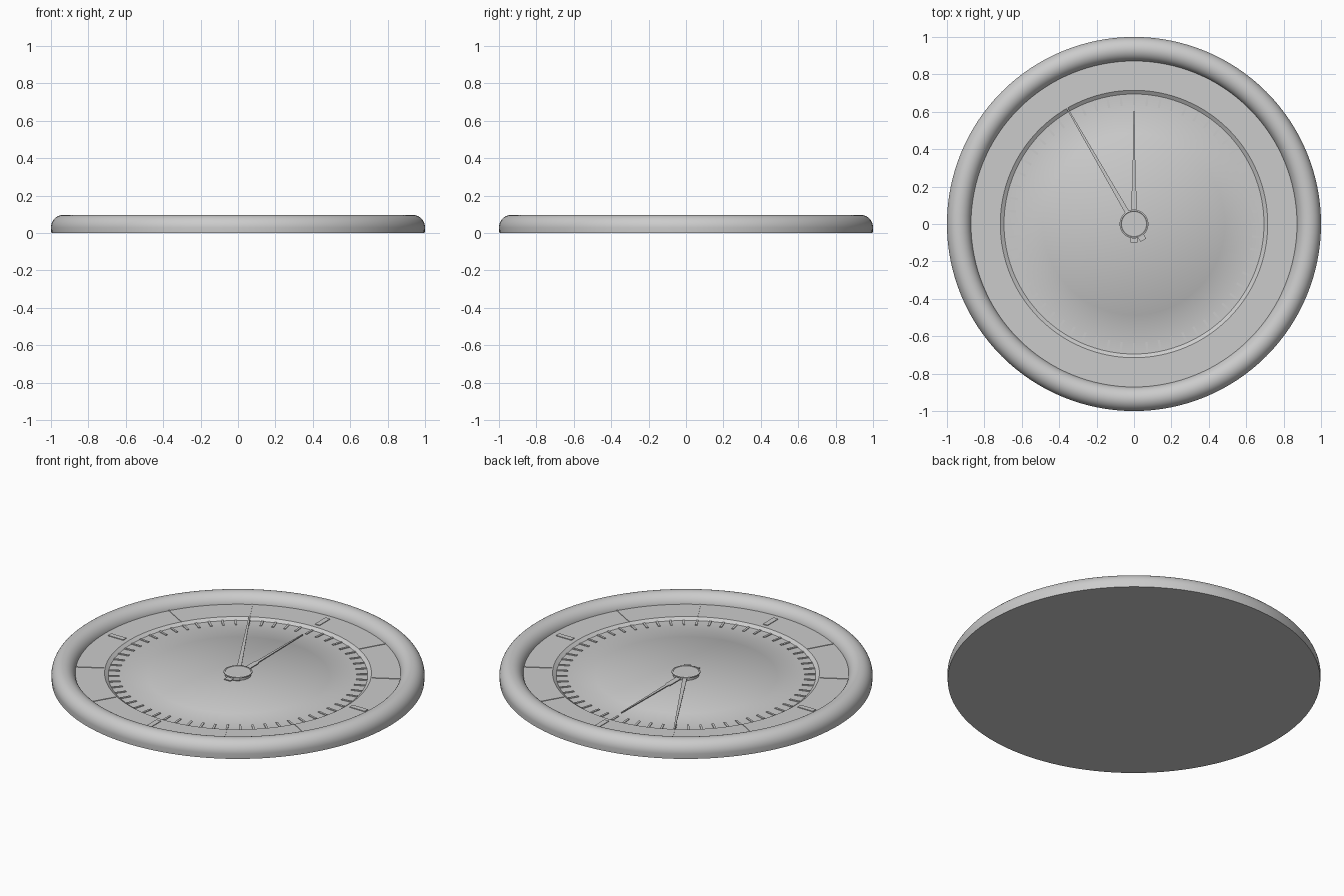
import bpy, bmesh
from math import sin, cos, pi, radians
from mathutils import Matrix, Vector

cube = bpy.data.objects.get("Cube")
if cube:
    bpy.data.objects.remove(cube, do_unlink=True)


def finish(name, bm, smooth=False):
    bmesh.ops.recalc_face_normals(bm, faces=bm.faces)
    mesh = bpy.data.meshes.new(name)
    bm.to_mesh(mesh)
    bm.free()
    obj = bpy.data.objects.new(name, mesh)
    bpy.context.collection.objects.link(obj)
    if smooth:
        bpy.ops.object.select_all(action='DESELECT')
        obj.select_set(True)
        bpy.context.view_layer.objects.active = obj
        bpy.ops.object.shade_smooth_by_angle(angle=radians(35))
    return obj


def lathe(name, profile, steps=128):
    """Revolve (radius, height) points about the z axis."""
    bm = bmesh.new()
    verts = [bm.verts.new((r, 0, z)) for r, z in profile]
    edges = [bm.edges.new(pair) for pair in zip(verts, verts[1:])]
    bmesh.ops.spin(bm, geom=verts + edges, cent=(0, 0, 0), axis=(0, 0, 1),
                   angle=2 * pi, steps=steps, use_merge=False)
    bmesh.ops.remove_doubles(bm, verts=bm.verts, dist=1e-5)
    return finish(name, bm, smooth=True)


def radial_bars(name, angles, r0, r1, width, z0, z1):
    """Thin boxes pointing outwards at the given angles."""
    bm = bmesh.new()
    size = Matrix.Diagonal((r1 - r0, width, z1 - z0, 1))
    place = Matrix.Translation(((r0 + r1) / 2, 0, (z0 + z1) / 2))
    for a in angles:
        turn = Matrix.Rotation(radians(a), 4, 'Z')
        bmesh.ops.create_cube(bm, size=1, matrix=turn @ place @ size)
    return finish(name, bm)


def hand(name, outline, angle, z, thick):
    """Mirror (half width, distance) points into a flat extruded hand."""
    bm = bmesh.new()
    pts = outline + [(-w, d) for w, d in reversed(outline)]
    face = bm.faces.new([bm.verts.new((x, y, z)) for x, y in pts])
    new = bmesh.ops.extrude_face_region(bm, geom=[face])["geom"]
    top = [v for v in new if isinstance(v, bmesh.types.BMVert)]
    bmesh.ops.translate(bm, verts=top, vec=Vector((0, 0, thick)))
    bmesh.ops.rotate(bm, verts=bm.verts, cent=(0, 0, 0),
                     matrix=Matrix.Rotation(radians(angle), 3, 'Z'))
    return finish(name, bm)


# Rounded rim with a flat closed back
arc = [(0.935 + 0.065 * cos(i * pi / 20), 0.03 + 0.067 * sin(i * pi / 20))
       for i in range(21)]
lathe("rim_and_back", [(0, 0), (0.998, 0)] + arc + [(0.87, 0.01)])

# Dial: recessed middle, faint inner circle, raised hour ring
lathe("dial", [(0, 0.031), (0.488, 0.031), (0.491, 0.029), (0.695, 0.029),
               (0.705, 0.036), (0.715, 0.043), (0.885, 0.043)])

# Dial markings
radial_bars("minute_ticks", range(0, 360, 6), 0.635, 0.695, 0.012, 0.025, 0.033)
radial_bars("hour_lines", [a for a in range(0, 360, 30) if a % 90],
            0.72, 0.872, 0.006, 0.04, 0.046)
radial_bars("quarter_marks", range(0, 360, 90), 0.74, 0.84, 0.03, 0.04, 0.047)

# Hands
hand("hour_hand", [(0.02, -0.1), (0.02, -0.06), (0.016, 0.06), (0.016, 0.17),
                   (0.009, 0.18), (0.007, 0.32), (0.003, 0.605)], 0, 0.036, 0.005)
hand("minute_hand", [(0.018, -0.1), (0.018, -0.06), (0.012, 0.06),
                     (0.004, 0.72)], 30, 0.043, 0.005)

# Centre hub with a thin raised lip
lathe("hub", [(0.07, 0.028), (0.07, 0.046), (0.077, 0.046), (0.077, 0.053),
              (0.069, 0.055), (0.067, 0.053), (0, 0.053)], 48)
